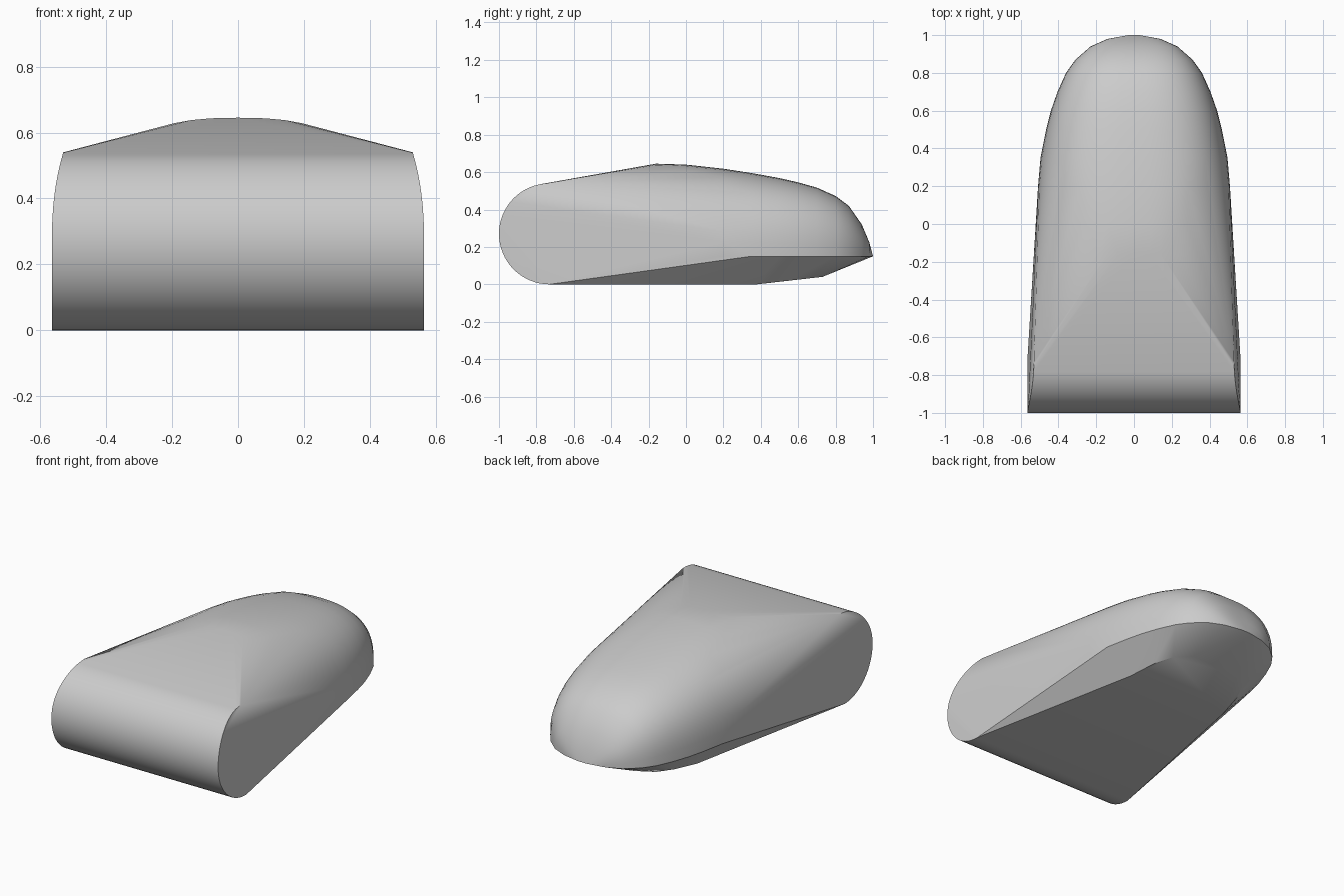
import bpy, bmesh, math

cube = bpy.data.objects.get("Cube")
if cube:
    bpy.data.objects.remove(cube, do_unlink=True)

grey = bpy.data.materials.new("plain_grey")
grey.use_nodes = True
colour = (0.6, 0.6, 0.6, 1)
grey.diffuse_color = colour
grey.node_tree.nodes["Principled BSDF"].inputs["Base Color"].default_value = colour

RADIUS, ROLL_Y, RIM_Z = 0.27, -0.73, 0.15
points = []


def both_sides(x, y, z):
    points.extend([(x, y, z), (-x, y, z)])


# Rounded front roll, its ends leaning inwards towards the top
STEPS = 32
for i in range(STEPS + 1):
    a = math.pi * (0.5 + i / STEPS)
    y = ROLL_Y + RADIUS * math.cos(a)
    z = RADIUS + RADIUS * math.sin(a)
    lean = max(0, (z - 0.25) / 0.29)
    both_sides(0.565 - 0.035 * lean ** 2.5, y, z)

# Domed rear: (position, half width at the rim, height of the crown)
sections = [(-0.16, 0.5, 0.645), (0, 0.505, 0.64), (0.2, 0.508, 0.618),
            (0.35, 0.495, 0.595), (0.5, 0.465, 0.568), (0.6, 0.44, 0.545),
            (0.7, 0.405, 0.517), (0.8, 0.36, 0.472), (0.87, 0.31, 0.42),
            (0.94, 0.23, 0.32), (0.98, 0.14, 0.225), (1.0, 0.03, RIM_Z)]
POWER = 2 / 2.6
for y, half, top in sections:
    for i in range(17):
        a = math.pi / 2 * i / 16
        x = half * max(0, math.cos(a)) ** POWER
        both_sides(x, y, RIM_Z + (top - RIM_Z) * math.sin(a) ** POWER)

# Flat sole, curving up behind to meet the rim
for x, y, z in [(0.345, 0.38, 0), (0.31, 0.55, 0.02), (0.26, 0.66, 0.032),
                (0.17, 0.73, 0.04)]:
    both_sides(x, y, z)

# Taut skin around all the sections
bm = bmesh.new()
for p in points:
    bm.verts.new(p)
bmesh.ops.remove_doubles(bm, verts=bm.verts, dist=0.002)
bmesh.ops.convex_hull(bm, input=bm.verts)
loose = [v for v in bm.verts if not v.link_faces]
bmesh.ops.delete(bm, geom=loose, context='VERTS')
bmesh.ops.dissolve_limit(bm, angle_limit=math.radians(0.5),
                         verts=bm.verts, edges=bm.edges)
bmesh.ops.recalc_face_normals(bm, faces=bm.faces)

mesh = bpy.data.meshes.new("rounded_body")
bm.to_mesh(mesh)
bm.free()
mesh.materials.append(grey)
body = bpy.data.objects.new("rounded_body", mesh)
bpy.context.collection.objects.link(body)
bpy.context.view_layer.objects.active = body
body.select_set(True)
bpy.ops.object.shade_smooth_by_angle(angle=math.radians(30))
